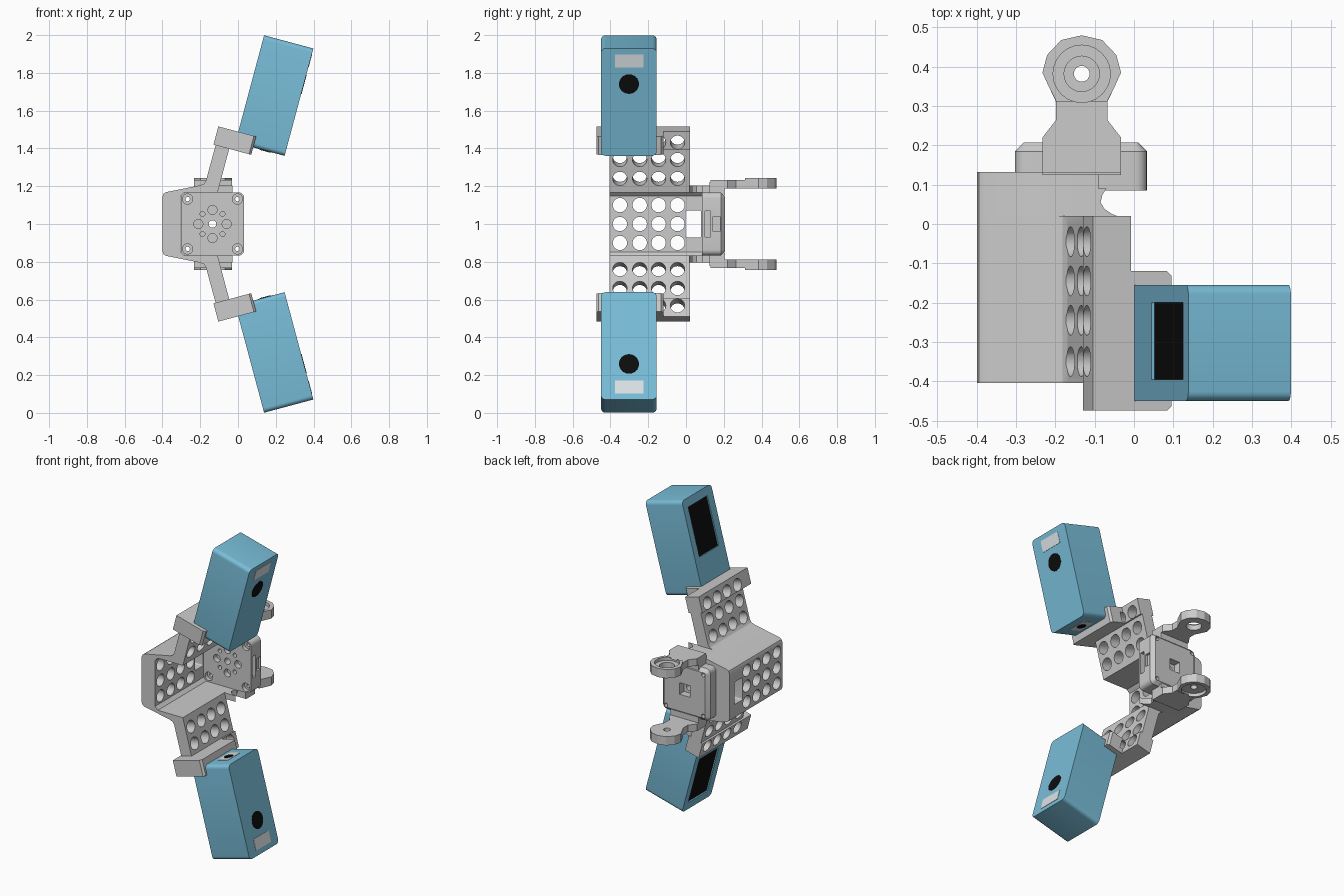
import bpy, bmesh
from math import radians, sin, cos, pi
from mathutils import Matrix, Vector

if "Cube" in bpy.data.objects:
    bpy.data.objects.remove(bpy.data.objects["Cube"])

# All geometry is built around the symmetry plane z = 0, then lifted by 1.
T = radians(15)
U, Y, V = Vector((cos(T), 0, -sin(T))), Vector((0, 1, 0)), Vector((sin(T), 0, cos(T)))
XZ = Matrix(((1, 0, 0, 0), (0, 0, 1, 0), (0, 1, 0, 0), (0, 0, 0, 1)))   # profile x,z swept along y
XY = Matrix.Identity(4)                                              # profile x,y swept along z


def frame(a, b, c, o):
    m = Matrix.Identity(4)
    for i, v in enumerate((a, b, c, o)):
        m.col[i][:3] = v
    return m


def add_prism(bm, pts, h0, h1, m):
    lo = [bm.verts.new(m @ Vector((p, q, h0))) for p, q in pts]
    hi = [bm.verts.new(m @ Vector((p, q, h1))) for p, q in pts]
    bm.faces.new(lo)
    bm.faces.new(hi)
    n = len(pts)
    for i in range(n):
        j = (i + 1) % n
        bm.faces.new((lo[i], lo[j], hi[j], hi[i]))


def rect(p0, p1, q0, q1):
    return [(p0, q0), (p1, q0), (p1, q1), (p0, q1)]


def rounded(p0, p1, q0, q1, r, n=5):
    out = []
    for k, (p, q) in enumerate(((p1 - r, q1 - r), (p0 + r, q1 - r), (p0 + r, q0 + r), (p1 - r, q0 + r))):
        for i in range(n + 1):
            a = pi / 2 * (k + i / n)
            out.append((p + r * cos(a), q + r * sin(a)))
    return out


def circle(p, q, r, n=24):
    return [(p + r * cos(2 * pi * i / n), q + r * sin(2 * pi * i / n)) for i in range(n)]


def make(name, prisms, mat=None, mirror=False):
    bm = bmesh.new()
    for p in prisms:
        add_prism(bm, *p)
    bmesh.ops.recalc_face_normals(bm, faces=bm.faces)
    me = bpy.data.meshes.new(name)
    bm.to_mesh(me)
    bm.free()
    ob = bpy.data.objects.new(name, me)
    bpy.context.collection.objects.link(ob)
    ob.location.z = 1
    if mat:
        me.materials.append(mat)
    if mirror:
        mm = ob.modifiers.new("mirror", 'MIRROR')
        mm.use_axis = (False, False, True)
        mm.use_mirror_merge = False
    return ob


def cut(ob, prisms):
    cutter = make("cutter", prisms)
    cutter.hide_render = True
    md = ob.modifiers.new("cut", 'BOOLEAN')
    md.operation, md.solver, md.object = 'DIFFERENCE', 'EXACT', cutter
    ob.modifiers.move(len(ob.modifiers) - 1, 0)
    bpy.context.view_layer.objects.active = ob
    bpy.ops.object.modifier_apply(modifier="cut")
    bpy.data.objects.remove(cutter)


def material(name, *rgb):
    m = bpy.data.materials.new(name)
    m.diffuse_color = (*rgb, 1)
    m.use_nodes = True
    m.node_tree.nodes["Principled BSDF"].inputs["Base Color"].default_value = m.diffuse_color
    return m


blue = material("blue", 0.19, 0.51, 0.69)
black = material("black", 0.004, 0.004, 0.004)
pale = material("pale", 0.72, 0.76, 0.78)


def loop(up):
    return up + [(x, -z) for x, z in reversed(up)]


# perforated channel with two slanted arms
channel = make("channel_bracket", [(loop([
    (-.40, .145), (-.394, .16), (-.38, .169), (-.20, .205), (-.182, .212), (-.17, .228),
    (-.093, .512), (-.022, .49), (-.108, .167), (-.285, .167), (-.305, .147)]), -.405, .02, XZ)])
HOLE_Y = (-.35, -.245, -.145, -.045)
YZ = frame(Y, Vector((0, 0, 1)), Vector((1, 0, 0)), Vector())
arm_cuts, low_cuts = [], []
for z in (.24, .34, .435):
    o = Vector((-.05 - (.385 - z) * .268, 0, z))
    for y in HOLE_Y:
        arm_cuts.append((circle(y, 0, .038), -.095, .035, frame(Y, V, U, o)))
        low = Matrix.Diagonal((1, 1, -1, 1)) @ frame(Y, V, U, o)
        low_cuts.append((circle(y, 0, .038), -.095, .035, low))
wall_cuts = [(circle(y, z, .038), -.45, -.28, YZ) for y in HOLE_Y for z in (-.1, 0, .1)]
slot = [(rounded(.0, .08, -.072, .072, .008), -.45, -.28, YZ)]
cut(channel, arm_cuts + low_cuts + wall_cuts + [(rounded(-.002, .08, -.072, .072, .008), -.45, -.28, YZ)])

# rear part of the channel reaching the motor plate
rear = make("channel_rear", [(loop([
    (-.40, .145), (-.394, .16), (-.38, .169), (-.20, .205), (-.09, .205),
    (-.09, .167), (-.285, .167), (-.305, .147)]), .018, .132, XZ)])
cut(rear, [(rounded(-.002, .08, -.072, .072, .008), -.45, -.28, YZ)])

# curved gusset between arm and motor plate
gusset = [(-.10, .015), (-.03, .015), (-.055, .025), (-.075, .038), (-.085, .055),
          (-.08, .075), (-.07, .09), (-.10, .09)]
make("gusset", [(gusset, .167, .205, XY)], mirror=True)

# motor mounting plate
CX = -.135
plate = make("motor_plate", [(rounded(-.303, .033, -.167, .167, .03), .085, .207, XZ)])
pb = bmesh.new()
pb.from_mesh(plate.data)
back = [e for e in pb.edges if all(v.co.y > .2 for v in e.verts)]
bmesh.ops.bevel(pb, geom=back, offset=.022, segments=1, affect='EDGES')
pb.to_mesh(plate.data)
pb.free()
cut(plate, [(circle(CX + .075 * cos(k * pi / 2), .075 * sin(k * pi / 2), .024), .06, .12, XZ) for k in range(4)]
    + [(circle(CX + .075 * cos(a), .075 * sin(a), .013, 16), .06, .12, XZ)
       for a in (pi / 4 + k * pi / 2 for k in range(4))]
    + [(circle(CX + sx * .132, sz * .132, .027), .06, .11, XZ) for sx in (-1, 1) for sz in (-1, 1)]
    + [(rect(.1, .13, -.07, .07), 0, .08, YZ)])
cut(plate, [(circle(CX, 0, .02), .05, .25, XZ), (rect(.142, .18, -.04, .04), .018, .08, YZ)]
    + [(circle(CX + sx * .132, sz * .132, .012, 16), .05, .25, XZ) for sx in (-1, 1) for sz in (-1, 1)])
cut(plate, [(rect(CX - .037, CX + .037, -.037, .037), .16, .25, XZ)])

# hinge ears above and below the motor plate
EX = -.133


def sym(half):
    return [(EX + d, y) for d, y in half] + [(EX - d, y) for d, y in reversed(half) if d]


head = [(.084, .35), (.1, .385), (.088, .43), (.052, .468), (0, .48)]
for name, flip, r in (("upper_ear", 1, .045), ("lower_ear", -1, .02)):
    m = Matrix.Diagonal((1, 1, flip, 1))
    ear = make(name, [(sym([(.1, .13), (.1, .22), (.065, .265), (.065, .31)] + head), .187, .232, m)])
    cut(ear, [(circle(EX, .382, .073), .222, .3, m)])
    cut(ear, [(circle(EX, .382, r), .1, .3, m)])
    rim = make(name + "_rim", [(sym([(.065, .312)] + head), .22, .243, m)])
    cut(rim, [(circle(EX, .382, .073), .2, .3, m)])
make("ear_base", [(rect(EX - .1, EX + .1, .125, .205), .15, .222, XY)], mirror=True)

# clamps at the arm ends
CL = frame(U, Y, V, Vector((-.13, 0, .42)))
clamp = make("clamp", [([(0, -.475), (.195, -.475), (.207, -.463), (.207, -.132), (.195, -.12),
                         (.1, -.12), (.1, .02), (0, .02)], 0, .1, CL)], mirror=True)
cut(clamp, arm_cuts)

# slanted blue sensor boxes: local u across, y deep, v along
B = Vector((-.014, 0, .431))
BW, BL = .27, .588
side = frame(Y, V, U, B)
box = make("sensor_box", [(rounded(-.45, -.155, 0, BL, .024), 0, BW, side)], blue, True)
cut(box, [(rect(-.395, -.2, .225, .535), -.05, .012, side)])
make("box_window", [(rect(-.395, -.2, .225, .535), .008, .014, side)], black, True)
make("box_lens", [(circle(-.302, .393, .053, 32), BW - .01, BW + .002, side)], black, True)
make("box_label", [(rect(-.377, -.225, .485, .556), BW - .01, BW + .002, side)], pale, True)
end = frame(U, Y, V, B)
make("box_socket", [(rounded(.125, .205, -.365, -.24, .01), -.002, .01, end)], pale, True)
make("box_socket_hole", [(circle(.165, -.302, .028), -.004, .01, end)], black, True)

# smooth the round holes and corners only
for ob in bpy.data.objects:
    ob.select_set(ob.type == 'MESH')
bpy.context.view_layer.objects.active = channel
bpy.ops.object.shade_smooth_by_angle(angle=radians(22))
